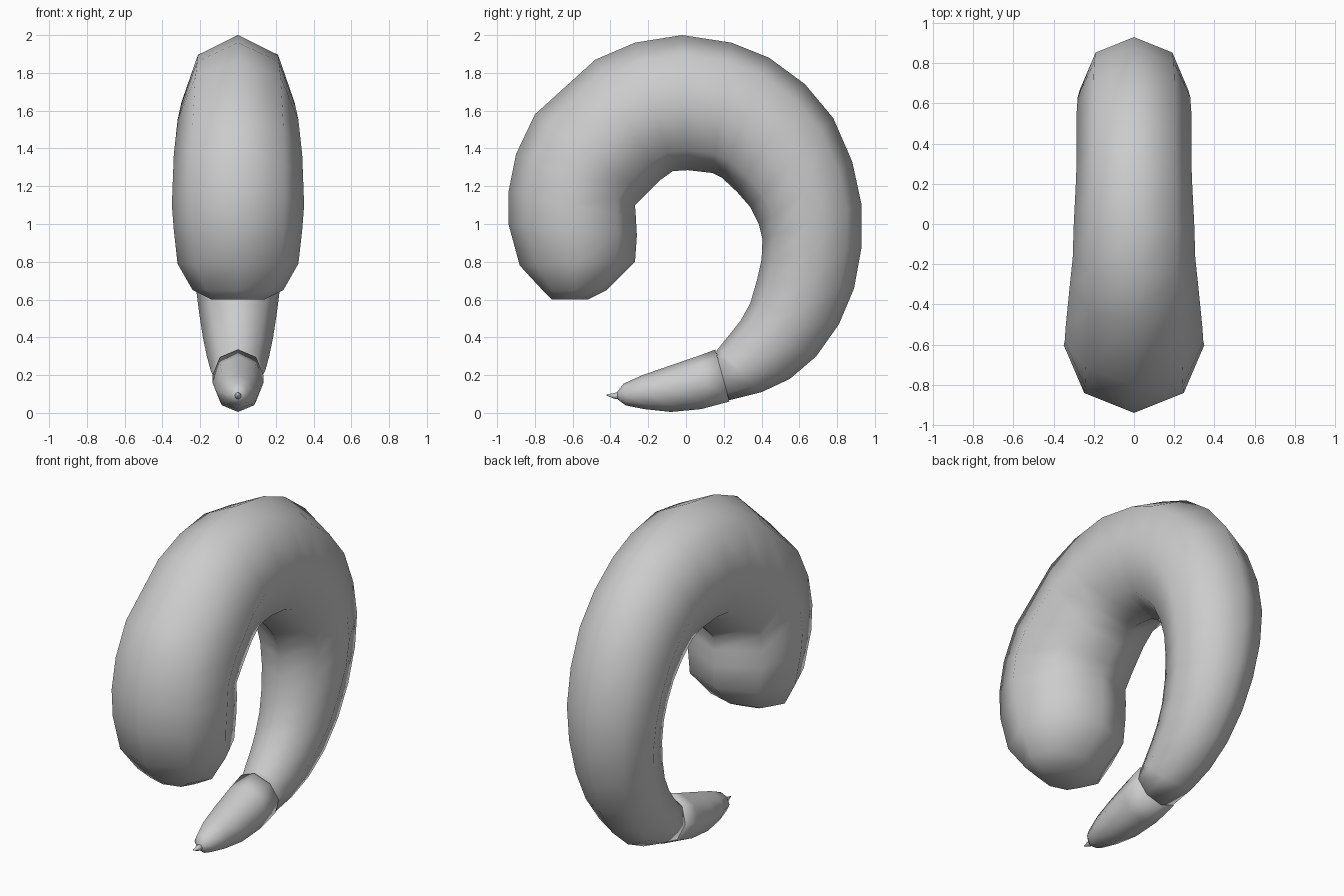
import bpy, bmesh
from math import sin, cos, tau


def sweep(name, rings, sides=8):
    """Closed tube; each ring = outer (y, z), inner (y, z), half width in x."""
    bm = bmesh.new()
    loops = []
    for oy, oz, iy, iz, w in rings:
        cy, cz, ry, rz = (oy + iy) / 2, (oz + iz) / 2, (oy - iy) / 2, (oz - iz) / 2
        loops.append([bm.verts.new((w * sin(tau * k / sides),
                                    cy + ry * cos(tau * k / sides),
                                    cz + rz * cos(tau * k / sides)))
                      for k in range(sides)])
    for a, b in zip(loops, loops[1:]):
        for k in range(sides):
            j = (k + 1) % sides
            bm.faces.new((a[k], a[j], b[j], b[k]))
    bm.faces.new(loops[0][::-1])
    bm.faces.new(loops[-1])
    bmesh.ops.recalc_face_normals(bm, faces=bm.faces)
    for f in bm.faces:
        f.smooth = True
    me = bpy.data.meshes.new(name)
    bm.to_mesh(me)
    bm.free()
    ob = bpy.data.objects.new(name, me)
    bpy.context.collection.objects.link(ob)
    return ob


# Curled body, from the blunt end over the top and down to the tip joint
sweep("curled_body", [
    (-.71, .60, -.52, .60, .14),
    (-.76, .65, -.42, .65, .24),
    (-.88, .78, -.27, .80, .32),
    (-.94, 1.00, -.26, .94, .34),
    (-.94, 1.17, -.265, 1.03, .35),
    (-.90, 1.37, -.27, 1.10, .345),
    (-.80, 1.58, -.22, 1.15, .34),
    (-.48, 1.87, -.14, 1.23, .32),
    (-.27, 1.96, -.07, 1.28, .305),
    (-.02, 2.00, .01, 1.285, .30),
    (.24, 1.96, .14, 1.27, .29),
    (.44, 1.88, .19, 1.245, .285),
    (.63, 1.74, .27, 1.17, .285),
    (.78, 1.56, .34, 1.09, .285),
    (.88, 1.33, .385, 1.00, .28),
    (.93, 1.10, .405, .92, .27),
    (.93, .88, .40, .81, .25),
    (.89, .66, .375, .70, .225),
    (.81, .47, .34, .58, .205),
    (.69, .30, .29, .49, .185),
    (.55, .18, .235, .42, .165),
    (.40, .11, .17, .34, .145),
    (.22, .065, .16, .325, .13),
])

# Pointed tip segment
sweep("tip_sheath", [
    (.23, .06, .155, .335, .135),
    (.08, .02, .06, .30, .135),
    (-.08, .005, -.10, .245, .12),
    (-.22, .02, -.23, .20, .095),
    (-.32, .04, -.33, .155, .06),
    (-.36, .07, -.365, .11, .02),
])

# Small nub at the very end
sweep("tip_nub", [
    (-.34, .07, -.34, .115, .022),
    (-.38, .075, -.38, .105, .015),
    (-.42, .092, -.42, .098, .003),
])
